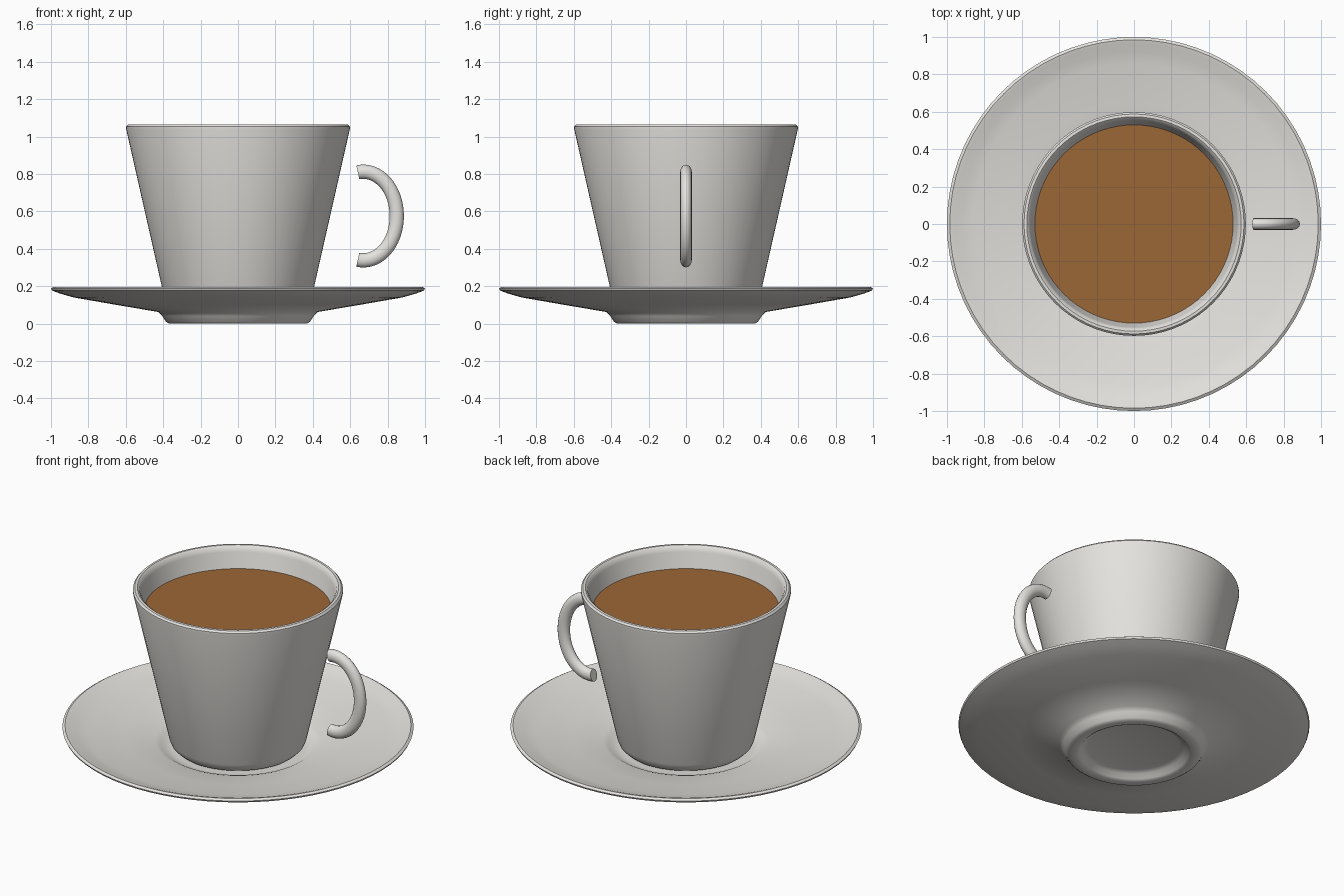
import bpy, bmesh, math

SEGMENTS = 72

old = bpy.data.objects.get("Cube")
if old:
    bpy.data.objects.remove(old, do_unlink=True)


def material(name, colour):
    mat = bpy.data.materials.new(name)
    mat.use_nodes = True
    mat.diffuse_color = colour
    mat.node_tree.nodes["Principled BSDF"].inputs["Base Color"].default_value = colour
    return mat


def finish(name, bm, mat, angle=40):
    bmesh.ops.recalc_face_normals(bm, faces=bm.faces)
    mesh = bpy.data.meshes.new(name)
    bm.to_mesh(mesh)
    bm.free()
    mesh.materials.append(mat)
    obj = bpy.data.objects.new(name, mesh)
    bpy.context.collection.objects.link(obj)
    bpy.ops.object.select_all(action="DESELECT")
    obj.select_set(True)
    bpy.context.view_layer.objects.active = obj
    bpy.ops.object.shade_smooth_by_angle(angle=math.radians(angle))
    return obj


def lathe(name, profile, mat):
    """Spin a closed (radius, height) profile around the z axis."""
    bm = bmesh.new()
    verts = [bm.verts.new((r, 0, z)) for r, z in profile]
    edges = [bm.edges.new(pair) for pair in zip(verts, verts[1:])]
    bmesh.ops.spin(bm, geom=verts + edges, cent=(0, 0, 0), axis=(0, 0, 1),
                   angle=math.tau, steps=SEGMENTS)
    bmesh.ops.remove_doubles(bm, verts=bm.verts, dist=0.0005)
    return finish(name, bm, mat)


def tube_arc(name, centre, radii, sweep, section, mat, steps=32, sides=16):
    """Oval tube following an elliptical arc in the xz plane."""
    bm = bmesh.new()
    rings = []
    for i in range(steps + 1):
        t = -sweep + 2 * sweep * i / steps
        x = centre[0] + radii[0] * math.cos(t)
        z = centre[1] + radii[1] * math.sin(t)
        nx, nz = math.cos(t) / radii[0], math.sin(t) / radii[1]
        length = math.hypot(nx, nz)
        ring = []
        for j in range(sides):
            a = math.tau * j / sides
            out = section[0] * math.cos(a) / length
            ring.append(bm.verts.new((x + nx * out, section[1] * math.sin(a), z + nz * out)))
        rings.append(ring)
    for a, b in zip(rings, rings[1:]):
        for j in range(sides):
            k = (j + 1) % sides
            bm.faces.new((a[j], a[k], b[k], b[j]))
    bm.faces.new(rings[0])
    bm.faces.new(rings[-1])
    return finish(name, bm, mat)


porcelain = material("warm white porcelain", (0.78, 0.765, 0.73, 1))
coffee = material("milky coffee brown", (0.33, 0.135, 0.037, 1))

# Saucer: recessed foot, sloping underside, rounded lip and central well
lathe("saucer", [
    (0, 0.04), (0.26, 0.04), (0.29, 0.03), (0.31, 0.008), (0.325, 0),
    (0.37, 0), (0.385, 0.01), (0.405, 0.04), (0.425, 0.062),
    (0.65, 0.1), (0.88, 0.14), (0.95, 0.16), (0.995, 0.177),
    (1.0, 0.188), (0.985, 0.197), (0.965, 0.192), (0.92, 0.175),
    (0.86, 0.162), (0.65, 0.128), (0.47, 0.1), (0.44, 0.09),
    (0.41, 0.072), (0.38, 0.068), (0, 0.068)], porcelain)

# Cup: tapered wall with rounded base and lip
lathe("cup", [
    (0, 0.07), (0.33, 0.07), (0.36, 0.08), (0.38, 0.1), (0.392, 0.13),
    (0.598, 1.04), (0.598, 1.053), (0.588, 1.064), (0.573, 1.065),
    (0.56, 1.055), (0.552, 1.03), (0.36, 0.18), (0.34, 0.14),
    (0.3, 0.12), (0, 0.12)], porcelain)

# Drink surface
bm = bmesh.new()
bmesh.ops.create_circle(bm, cap_ends=True, segments=SEGMENTS, radius=0.53)
for v in bm.verts:
    v.co.z = 0.935
finish("coffee_surface", bm, coffee)

# Handle on the left side
tube_arc("handle", (0.67, 0.575), (0.179, 0.237), math.radians(99.5),
         (0.038, 0.031), porcelain)
